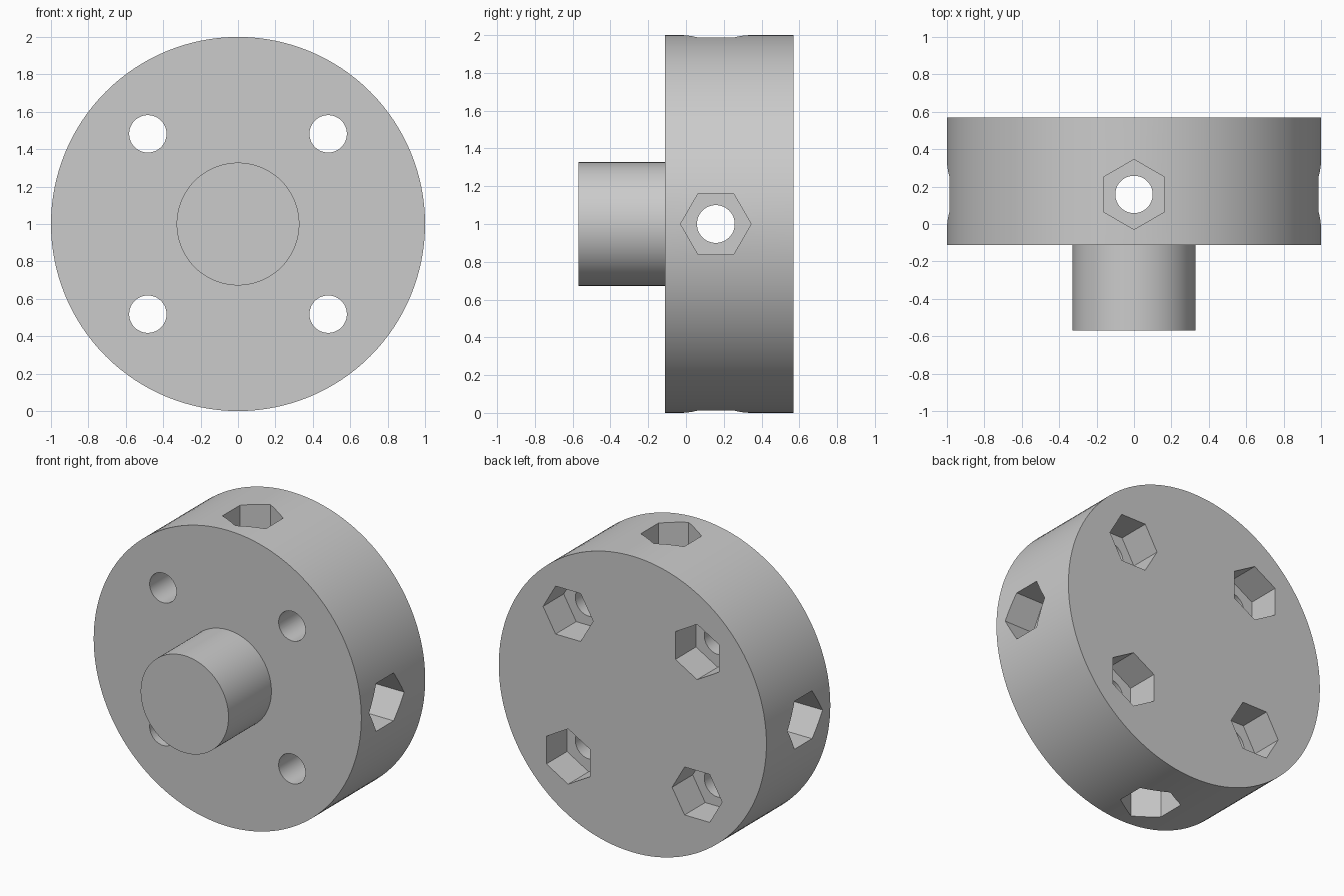
import bpy, bmesh, math
from mathutils import Vector

if "Cube" in bpy.data.objects:
    bpy.data.objects.remove(bpy.data.objects["Cube"], do_unlink=True)

grey = bpy.data.materials.new("plain grey")
grey.use_nodes = True
colour = (0.6, 0.6, 0.6, 1)
grey.diffuse_color = colour
grey.node_tree.nodes["Principled BSDF"].inputs["Base Color"].default_value = colour

X, Y, Z = Vector((1, 0, 0)), Vector((0, 1, 0)), Vector((0, 0, 1))
CENTRE = Vector((0, 0, 1))
HOLE_R, NUT_R, NUT_DEPTH = 0.1, 0.187, 0.22
FRONT, FACE, BACK = -0.57, -0.112, 0.57


def add_object(name, bm):
    bmesh.ops.recalc_face_normals(bm, faces=bm.faces)
    mesh = bpy.data.meshes.new(name)
    bm.to_mesh(mesh)
    bm.free()
    mesh.materials.append(grey)
    obj = bpy.data.objects.new(name, mesh)
    bpy.context.collection.objects.link(obj)
    return obj


def prism(name, start, end, corner, radius, sides):
    """Straight prism from start to end with its first corner toward 'corner'."""
    side = (end - start).normalized().cross(corner)
    bm = bmesh.new()
    ring = []
    for i in range(sides):
        a = math.tau * i / sides
        ring.append(bm.verts.new(start + radius * (math.cos(a) * corner + math.sin(a) * side)))
    face = bm.faces.new(ring)
    out = bmesh.ops.extrude_face_region(bm, geom=[face])
    moved = [v for v in out["geom"] if isinstance(v, bmesh.types.BMVert)]
    bmesh.ops.translate(bm, verts=moved, vec=end - start)
    obj = add_object(name, bm)
    obj.hide_render = True
    return obj


# Wheel body with its front shaft, turned from one stepped profile
def ring(bm, radius, y, sides=128):
    return [bm.verts.new(CENTRE + Vector((radius * math.cos(math.tau * i / sides), y,
                                          radius * math.sin(math.tau * i / sides))))
            for i in range(sides)]


bm = bmesh.new()
rings = [ring(bm, r, y) for r, y in ((0.328, FRONT), (0.328, FACE), (1, FACE), (1, BACK))]
for a, b in zip(rings, rings[1:]):
    for i in range(len(a)):
        j = (i + 1) % len(a)
        bm.faces.new((a[i], a[j], b[j], b[i]))
bm.faces.new(rings[0])
bm.faces.new(rings[-1])
hub = add_object("flanged_hub", bm)

cutters = []

# Four bolt holes with hexagonal nut pockets in the back
for sx in (-1, 1):
    for sz in (-1, 1):
        p = CENTRE + 0.482 * (sx * X + sz * Z)
        corner = X if sx == sz else Z
        cutters.append(prism("bolt_hole", p - Y, p + Y, X, HOLE_R, 48))
        cutters.append(prism("back_nut_pocket", p + (BACK - NUT_DEPTH) * Y, p + Y,
                             corner, NUT_R, 6))

# Two crossing radial holes with a nut pocket at each rim opening
middle = CENTRE + 0.158 * Y
for axis in (X, Z):
    cutters.append(prism("radial_hole", middle - 1.2 * axis, middle + 1.2 * axis, Y, HOLE_R, 48))
    for s in (-1, 1):
        cutters.append(prism("rim_nut_pocket", middle + s * (1 - NUT_DEPTH) * axis,
                             middle + s * 1.2 * axis, Y, NUT_R, 6))

bpy.ops.object.select_all(action="DESELECT")
hub.select_set(True)
bpy.context.view_layer.objects.active = hub
for cutter in cutters:
    mod = hub.modifiers.new("cut", "BOOLEAN")
    mod.operation = "DIFFERENCE"
    mod.solver = "EXACT"
    mod.object = cutter
    bpy.ops.object.modifier_apply(modifier=mod.name)
for cutter in cutters:
    bpy.data.objects.remove(cutter, do_unlink=True)

bpy.ops.object.shade_smooth_by_angle(angle=math.radians(30))
